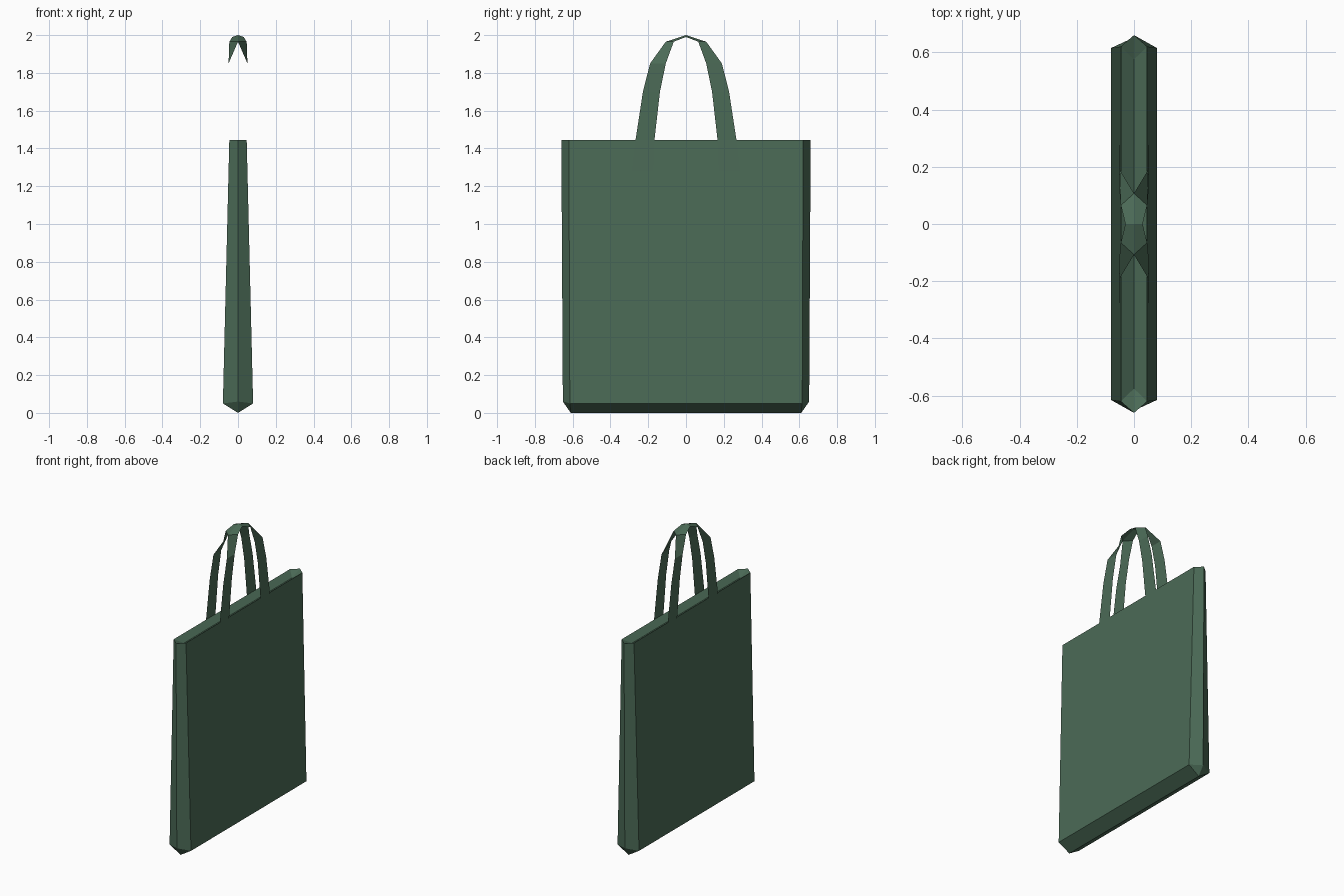
import bpy, bmesh

if "Cube" in bpy.data.objects:
    bpy.data.objects.remove(bpy.data.objects["Cube"])

green = bpy.data.materials.new("dark_green_cloth")
green.diffuse_color = (0.071, 0.146, 0.094, 1)
green.use_nodes = True
green.node_tree.nodes["Principled BSDF"].inputs["Base Color"].default_value = green.diffuse_color


def finish(bm, name):
    bmesh.ops.recalc_face_normals(bm, faces=bm.faces[:])
    me = bpy.data.meshes.new(name)
    bm.to_mesh(me)
    bm.free()
    me.materials.append(green)
    ob = bpy.data.objects.new(name, me)
    bpy.context.collection.objects.link(ob)
    return ob


# bag body: two six-sided rings, ridge along the bottom, fold along the top
bm = bmesh.new()


def ring(x, y, tip, z, tip_z):
    pts = [(x, y, z), (0, tip, tip_z), (-x, y, z),
           (-x, -y, z), (0, -tip, tip_z), (x, -y, z)]
    return [bm.verts.new(p) for p in pts]


def cap(v, y, z):
    a, b = bm.verts.new((0, y, z)), bm.verts.new((0, -y, z))
    for f in ((v[0], v[1], a), (v[1], v[2], a), (v[2], v[3], b, a),
              (v[3], v[4], b), (v[4], v[5], b), (v[5], v[0], a, b)):
        bm.faces.new(f)


low = ring(0.08, 0.615, 0.652, 0.05, 0.06)
top = ring(0.046, 0.62, 0.66, 1.445, 1.445)
for i in range(6):
    j = (i + 1) % 6
    bm.faces.new((low[i], low[j], top[j], top[i]))
cap(low, 0.61, 0.0)
cap(top, 0.575, 1.415)
finish(bm, "bag_body")

# handles: flat straps whose outer edges meet along the middle at the top
# each station is the outer edge point, then the inner edge point
half = [((0.052, 0.285, 1.28), (0.052, 0.175, 1.28)),
        ((0.051, 0.267, 1.445), (0.051, 0.167, 1.445)),
        ((0.051, 0.228, 1.70), (0.051, 0.138, 1.70)),
        ((0.050, 0.190, 1.85), (0.050, 0.107, 1.85)),
        ((0.0, 0.107, 1.965), (0.046, 0.065, 1.965)),
        ((0.0, 0.0, 2.0), (0.03, 0.0, 1.99))]


def flip(p):
    return (p[0], -p[1], p[2])


path = half + [(flip(o), flip(i)) for o, i in reversed(half[:-1])]
for side, name in ((1, "right_handle"), (-1, "left_handle")):
    bm = bmesh.new()
    rows = [[bm.verts.new((side * x, y, z)) for x, y, z in pair] for pair in path]
    for a, b in zip(rows, rows[1:]):
        bm.faces.new((a[0], a[1], b[1], b[0]))
    finish(bm, name)
